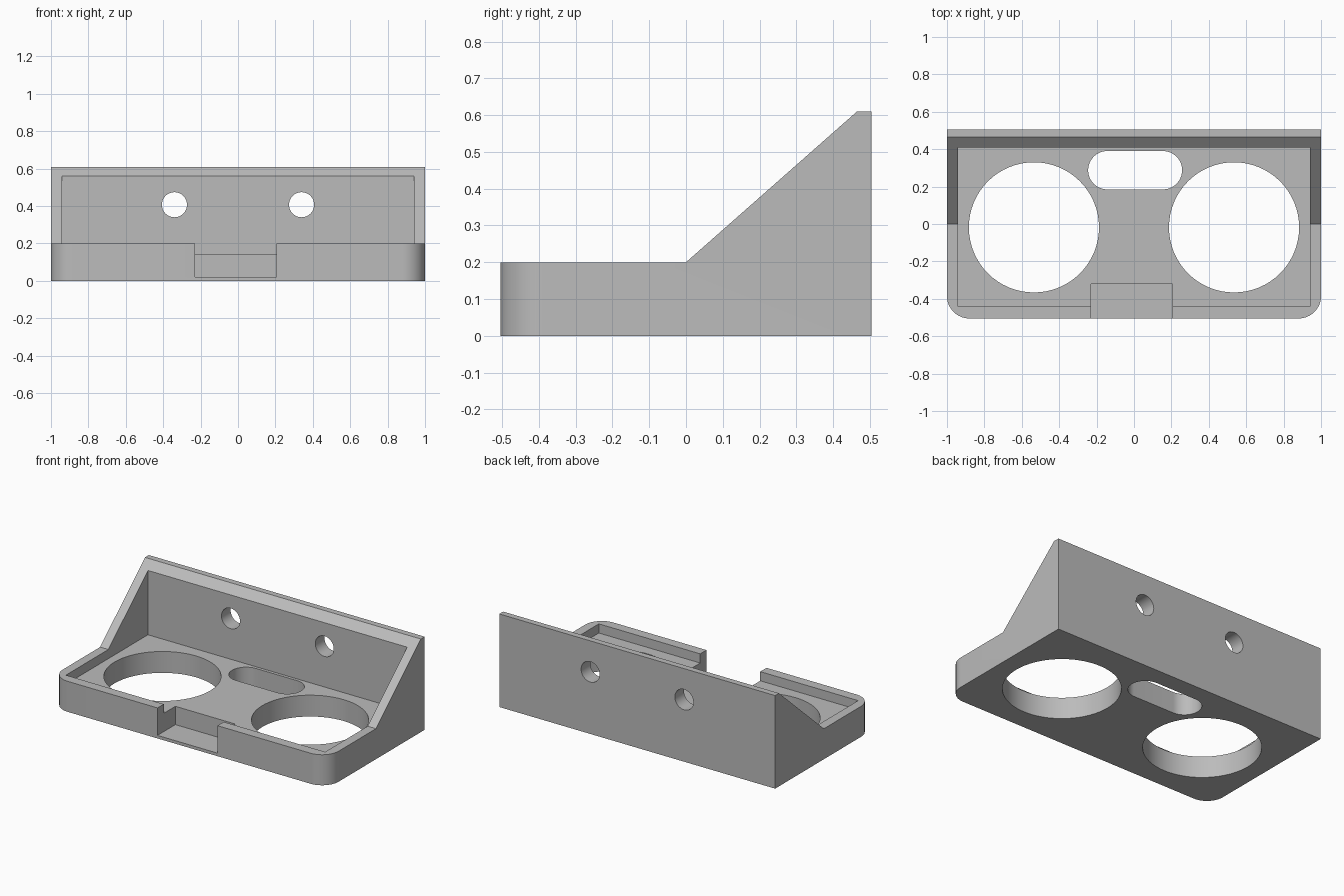
import bpy, bmesh, math
from mathutils import Vector

if "Cube" in bpy.data.objects:
    bpy.data.objects.remove(bpy.data.objects["Cube"], do_unlink=True)

grey = bpy.data.materials.new("plain grey")
grey.use_nodes = True
colour = (0.5, 0.5, 0.5, 1)
grey.diffuse_color = colour
grey.node_tree.nodes["Principled BSDF"].inputs["Base Color"].default_value = colour


def prism(name, points, along, rounded=None, radius=0.12):
    """Extrude an outline; optionally round the edges chosen by a rule."""
    bm = bmesh.new()
    face = bm.faces.new([bm.verts.new(p) for p in points])
    out = bmesh.ops.extrude_face_region(bm, geom=[face])
    moved = [v for v in out["geom"] if isinstance(v, bmesh.types.BMVert)]
    bmesh.ops.translate(bm, verts=moved, vec=along)
    if rounded:
        edges = [e for e in bm.edges if rounded(e.verts[0].co, e.verts[1].co)]
        bmesh.ops.bevel(bm, geom=edges, offset=radius, segments=16,
                        profile=0.5, affect='EDGES')
    bmesh.ops.recalc_face_normals(bm, faces=bm.faces)
    mesh = bpy.data.meshes.new(name)
    bm.to_mesh(mesh)
    bm.free()
    mesh.materials.append(grey)
    obj = bpy.data.objects.new(name, mesh)
    bpy.context.collection.objects.link(obj)
    return obj


def cut(body, cutter):
    """Subtract a cutter from the body and discard it."""
    cutter.hide_render = True
    mod = body.modifiers.new("cut", 'BOOLEAN')
    mod.operation, mod.solver, mod.object = 'DIFFERENCE', 'EXACT', cutter
    bpy.context.view_layer.objects.active = body
    bpy.ops.object.modifier_apply(modifier=mod.name)
    bpy.data.objects.remove(cutter, do_unlink=True)


def box(name, x0, x1, y0, y1, z0, z1):
    outline = [(x0, y0, z0), (x1, y0, z0), (x1, y1, z0), (x0, y1, z0)]
    return prism(name, outline, (0, 0, z1 - z0))


def disc(name, centre, radius, along):
    """Round cutter, standing upright or pointing to the back."""
    upright = along[2] > 0
    ring = []
    for i in range(64):
        a = math.tau * i / 64
        u, v = radius * math.cos(a), radius * math.sin(a)
        ring.append(Vector(centre) + Vector((u, v, 0) if upright else (u, 0, v)))
    return prism(name, ring, along)


# Bracket body: side profile with sloped gussets and rounded front corners
profile = [(-0.505, 0), (0.505, 0), (0.505, 0.61), (0.465, 0.61), (0, 0.2), (-0.505, 0.2)]
bracket = prism("wall_bracket", [(-1, y, z) for y, z in profile], (2, 0, 0),
                lambda a, b: a.y < -0.5 and b.y < -0.5 and abs(a.z - b.z) > 0.1)

# Tray recess and front notch
cut(bracket, box("recess_cutter", -0.94, 0.94, -0.44, 0.41, 0.14, 1))
cut(bracket, box("notch_cutter", -0.23, 0.205, -0.7, -0.32, 0.02, 0.5))

# Two large cup openings and two screw holes
for side in (-1, 1):
    cut(bracket, disc("cup_cutter", (side * 0.535, -0.018, -0.1), 0.348, (0, 0, 0.4)))
    cut(bracket, disc("screw_cutter", (side * 0.34, 0.3, 0.407), 0.067, (0, 0.4, 0)))

# Rounded slot between the cups
slot = [(-0.245, 0.185, -0.1), (0.257, 0.185, -0.1), (0.257, 0.39, -0.1), (-0.245, 0.39, -0.1)]
cut(bracket, prism("slot_cutter", slot, (0, 0, 0.4),
                   lambda a, b: abs(a.z - b.z) > 0.1, 0.102))

bpy.ops.object.select_all(action='DESELECT')
bracket.select_set(True)
bpy.context.view_layer.objects.active = bracket
bpy.ops.object.shade_smooth_by_angle(angle=math.radians(30))
